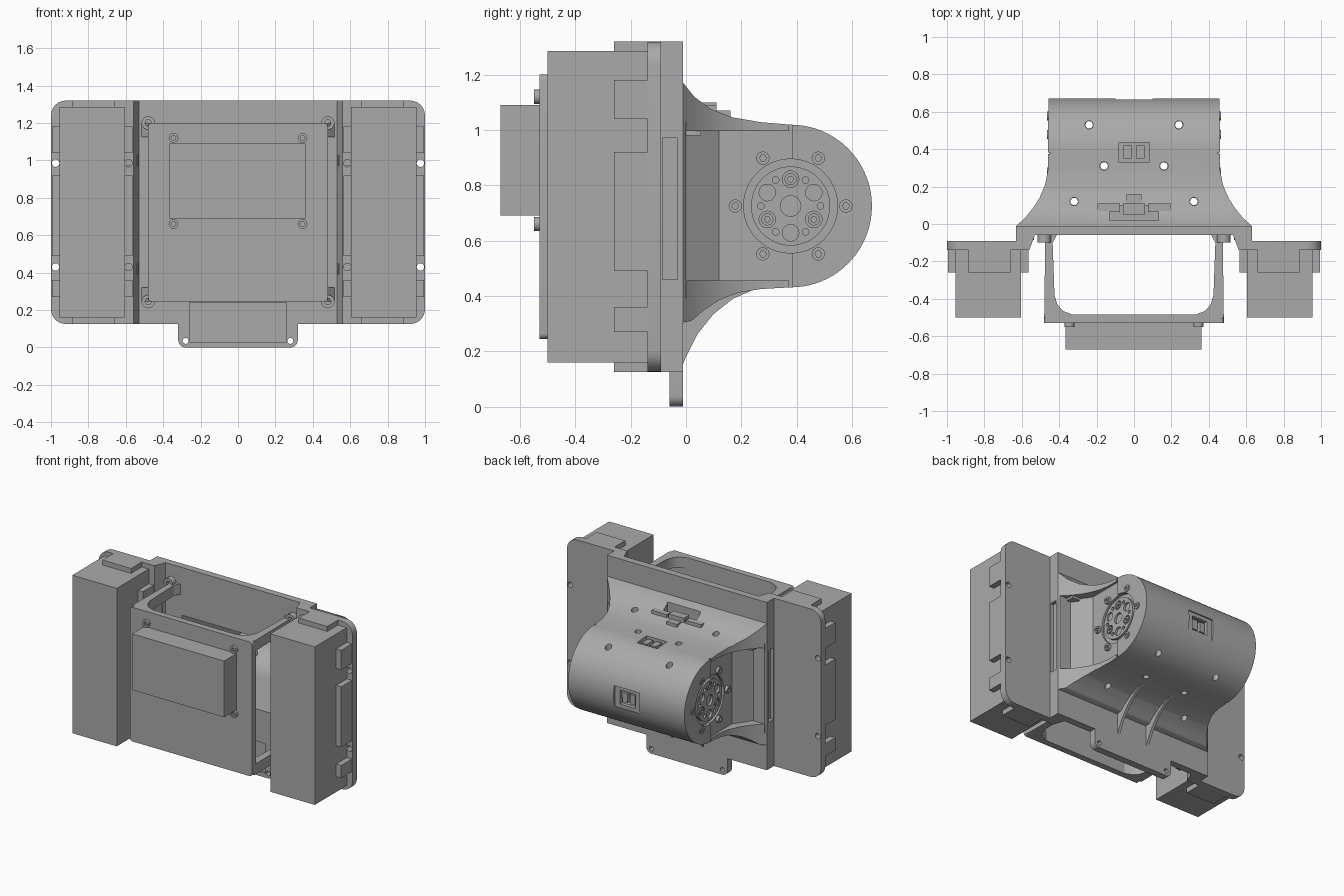
import bpy, bmesh, math
from mathutils import Vector

if "Cube" in bpy.data.objects:
    bpy.data.objects.remove(bpy.data.objects["Cube"], do_unlink=True)

grey = bpy.data.materials.new("plain grey")
grey.use_nodes = True
COLOUR = (0.40, 0.40, 0.40, 1)
grey.diffuse_color = COLOUR
grey.node_tree.nodes["Principled BSDF"].inputs["Base Color"].default_value = COLOUR


def prism(name, pts, axis, lo, hi):
    """Extrude a 2D outline along x (y,z points), y (x,z) or z (x,y)."""
    place = {"x": lambda a, b, t: (t, a, b),
             "y": lambda a, b, t: (a, t, b),
             "z": lambda a, b, t: (a, b, t)}[axis]
    bm = bmesh.new()
    ends = [[bm.verts.new(place(a, b, t)) for a, b in pts] for t in (lo, hi)]
    n = len(pts)
    bm.faces.new(ends[0])
    bm.faces.new(ends[1])
    for i in range(n):
        j = (i + 1) % n
        bm.faces.new((ends[0][i], ends[0][j], ends[1][j], ends[1][i]))
    bmesh.ops.recalc_face_normals(bm, faces=bm.faces)
    mesh = bpy.data.meshes.new(name)
    bm.to_mesh(mesh)
    bm.free()
    mesh.materials.append(grey)
    obj = bpy.data.objects.new(name, mesh)
    bpy.context.collection.objects.link(obj)
    return obj


def box(name, x, y, z):
    return prism(name, [(x[0], y[0]), (x[1], y[0]), (x[1], y[1]), (x[0], y[1])], "z", *z)


def arc(cx, cy, r, a0, a1, n=6):
    return [(cx + r * math.cos(math.radians(a0 + (a1 - a0) * i / n)),
             cy + r * math.sin(math.radians(a0 + (a1 - a0) * i / n))) for i in range(n + 1)]


def disc(name, axis, a, b, r, lo, hi, n=24):
    return prism(name, arc(a, b, r, 0, 360, n)[:-1], axis, lo, hi)


def combine(obj, others, operation="DIFFERENCE"):
    """Boolean obj with each other object, then drop the helpers."""
    bpy.context.view_layer.objects.active = obj
    for other in others:
        mod = obj.modifiers.new("cut", "BOOLEAN")
        mod.operation, mod.object, mod.solver = operation, other, "EXACT"
        bpy.ops.object.modifier_apply(modifier=mod.name)
        bpy.data.objects.remove(other, do_unlink=True)
    return obj


def mirrored(half):
    return half + [(-a, b) for a, b in reversed(half)]


def span(s, a, b):
    return tuple(sorted((s * a, s * b)))


SIDES = (1, -1)
JY, JZ = 0.378, 0.725  # joint axis

# Hollow space shared by the housing and the back plate
inner = [(-0.2, 0.98), (-0.2, 0.47), (JY, 0.47)] + arc(JY, JZ, 0.255, -90, 90, 24)[1:]


def cavity():
    return prism("cavity", inner, "x", -0.4, 0.4)


# Stepped back plate with rounded corners and a bottom tab
step = [(0.53, -0.06), (0.56, -0.14), (1.0, -0.14), (1.0, -0.09), (0.63, -0.09), (0.63, -0.01)]
plate = prism("back_plate", mirrored(step), "z", -0.02, 1.34)
outline = arc(0.28, 0.04, 0.04, -90, 0) + [(0.32, 0.125)] \
    + arc(0.92, 0.205, 0.08, -90, 0) + arc(0.92, 1.24, 0.08, 0, 90)
combine(plate, [prism("outline", mirrored(outline), "y", -0.4, 0.2)], "INTERSECT")
cuts = [cavity(), box("tab_recess", (-0.26, 0.26), (-0.08, -0.045), (0.03, 0.24))]
for s in SIDES:
    cuts.append(box("column_recess", span(s, 0.605, 0.7), (-0.085, 0.0), (0.46, 0.97)))
    cuts.append(disc("tab_hole", "y", s * 0.28, 0.035, 0.016, -0.2, 0.1, 16))
    for x in (0.585, 0.975):
        for z in (0.43, 0.985):
            cuts.append(disc("hole", "y", s * x, z, 0.02, -0.2, 0.05, 16))
combine(plate, cuts)

# Joint housing: side profile trimmed by a flared plan
profile = [(-0.03, 1.2), (-0.01, 1.17), (0.03, 1.12), (0.09, 1.075), (0.17, 1.045), (0.27, 1.028)] \
    + arc(JY, JZ, 0.294, 90, -90, 40) \
    + [(0.27, 0.425), (0.19, 0.412), (0.12, 0.385), (0.06, 0.345), (0.02, 0.31), (-0.03, 0.3)]
housing = prism("joint_housing", profile, "x", -0.7, 0.7)
flare = [(0.63, -0.06), (0.63, -0.01), (0.585, 0.03), (0.54, 0.085), (0.505, 0.14),
         (0.475, 0.21), (0.46, 0.29), (0.457, 0.8)]
combine(housing, [prism("plan", mirrored(flare), "z", 0.1, 1.4)], "INTERSECT")
cuts = [cavity(),
        box("rear_socket", (-0.1, 0.1), (0.655, 0.8), (0.64, 0.79)),
        box("rear_socket_core", (-0.06, 0.06), (0.6, 0.8), (0.665, 0.765)),
        box("top_socket", (-0.08, 0.08), (0.33, 0.435), (0.99, 1.1)),
        box("board_slot", (-0.13, 0.13), (0.02, 0.1), (1.05, 1.2))]
for s in SIDES:
    wall = [(0.445, JY), (0.445, 0.12), (0.53, 0.0), (0.7, 0.0), (0.7, JY)]
    cuts.append(prism("side_recess", [(s * a, b) for a, b in wall], "z", 0.455, 0.997))
    cuts.append(disc("joint_seat", "x", JY, JZ, 0.17, *span(s, 0.43, 0.6), n=48))
    for z in ((0.4, 0.56), (0.89, 1.05)):
        cuts.append(box("seam", span(s, 0.448, 0.6), (JY - 0.005, JY + 0.005), z))
    for x, y in ((0.16, 0.31), (0.32, 0.12), (0.24, 0.53)):
        cuts.append(disc("top_hole", "z", s * x, y, 0.022, 0.9, 1.2, 16))
        cuts.append(disc("low_hole", "z", s * x, y, 0.02, 0.2, 0.55, 16))
combine(housing, cuts)

# Connectors in the sockets and on top of the housing
for s in SIDES:
    box("top_connector", span(s, 0.012, 0.055), (0.35, 0.42), (0.97, 1.015))
    box("rear_connector", span(s, 0.01, 0.05), (0.58, 0.645), (0.68, 0.75))
    box("board_connector", span(s, 0.075, 0.195), (0.065, 0.11), (1.04, 1.09))
box("main_connector", (-0.06, 0.06), (0.05, 0.11), (1.03, 1.1))
box("connector_latch", (-0.04, 0.04), (0.11, 0.16), (1.03, 1.07))


def screw(name, axis, a, b, r, lo, hi):
    """Button screw with a socket; hi is the outer end."""
    head = disc(name, axis, a, b, r, min(lo, hi), max(lo, hi), 16)
    mid = (lo + hi) / 2
    end = hi + (hi - lo)
    combine(head, [disc("socket", axis, a, b, r * 0.5, min(mid, end), max(mid, end), 6)])


# Rotating joint discs with bolt circles on both sides
for s in SIDES:
    rotor = disc("joint_disc", "x", JY, JZ, 0.143, *span(s, 0.41, 0.45), n=48)
    holes = [disc("centre_hole", "x", JY, JZ, 0.037, *span(s, 0.435, 0.5))]
    for k in range(6):
        for turn, rad, r in ((90, 0.097, 0.03), (60, 0.108, 0.012)):
            t = math.radians(turn + 60 * k)
            holes.append(disc("hole", "x", JY + rad * math.cos(t), JZ + rad * math.sin(t),
                              r, *span(s, 0.435, 0.5), n=16))
    combine(rotor, holes)
    for k in range(6):
        t = math.radians(60 * k)
        screw("housing_screw", "x", JY + 0.2 * math.cos(t), JZ + 0.2 * math.sin(t),
              0.024, s * 0.43, s * 0.465)
        if k % 2:
            t += math.radians(-30 + 180)
            screw("disc_screw", "x", JY + 0.097 * math.cos(t), JZ + 0.097 * math.sin(t),
                  0.022, s * 0.43, s * 0.452)

# Latches at the flare and curved fins underneath
fin = [(-0.02, 0.46), (-0.02, 0.13), (0.0, 0.18), (0.04, 0.26), (0.1, 0.335), (0.17, 0.39), (0.25, 0.425), (0.25, 0.46)]
for s in SIDES:
    for z in (0.39, 0.97):
        box("latch", span(s, 0.535, 0.62), (-0.085, 0.0), (z, z + 0.06))
        box("latch_tip", span(s, 0.5, 0.56), (-0.01, 0.055), (z + 0.01, z + 0.05))
    fin_obj = prism("support_fin", fin, "x", *span(s, 0.11, 0.13))
    combine(fin_obj, [cavity()])

# Side boxes held by clips
for s in SIDES:
    box("side_box", span(s, 0.605, 0.955), (-0.5, -0.135), (0.16, 1.285))
    for z in ((0.27, 0.36), (0.49, 0.92), (1.04, 1.18)):
        box("outer_clip", span(s, 0.95, 0.995), (-0.26, -0.13), z)
        box("inner_clip", span(s, 0.565, 0.61), (-0.26, -0.13), z)
    for z in ((0.125, 0.165), (1.28, 1.32)):
        box("end_clip", span(s, 0.66, 0.885), (-0.26, -0.13), z)

# Front cover with arms reaching back to the plate
prism("front_cover", mirrored(arc(0.46, 0.265, 0.02, -90, 0) + arc(0.46, 1.18, 0.02, 0, 90)), "y", -0.53, -0.485)
arm = [(0.48, -0.5), (0.475, -0.1), (0.52, -0.055), (0.41, -0.055), (0.435, -0.1), (0.425, -0.38)] \
    + [(0.41, -0.43), (0.38, -0.465), (0.32, -0.488), (0.32, -0.5)]
for s in SIDES:
    for z in ((0.245, 0.32), (1.125, 1.2)):
        prism("cover_arm", [(s * a, b) for a, b in arm], "z", *z)
    for z in (0.245, 1.2):
        screw("corner_screw", "y", s * 0.48, z, 0.036, -0.06, -0.1)
    for z in (0.66, 1.12):
        screw("cover_screw", "y", s * 0.345, z, 0.026, -0.52, -0.55)
box("front_module", (-0.365, 0.36), (-0.67, -0.525), (0.69, 1.09))

# Smooth the curved parts and keep edges sharp
for obj in bpy.context.scene.objects:
    obj.select_set(obj.type == "MESH")
bpy.context.view_layer.objects.active = housing
bpy.ops.object.shade_smooth_by_angle(angle=math.radians(30))
